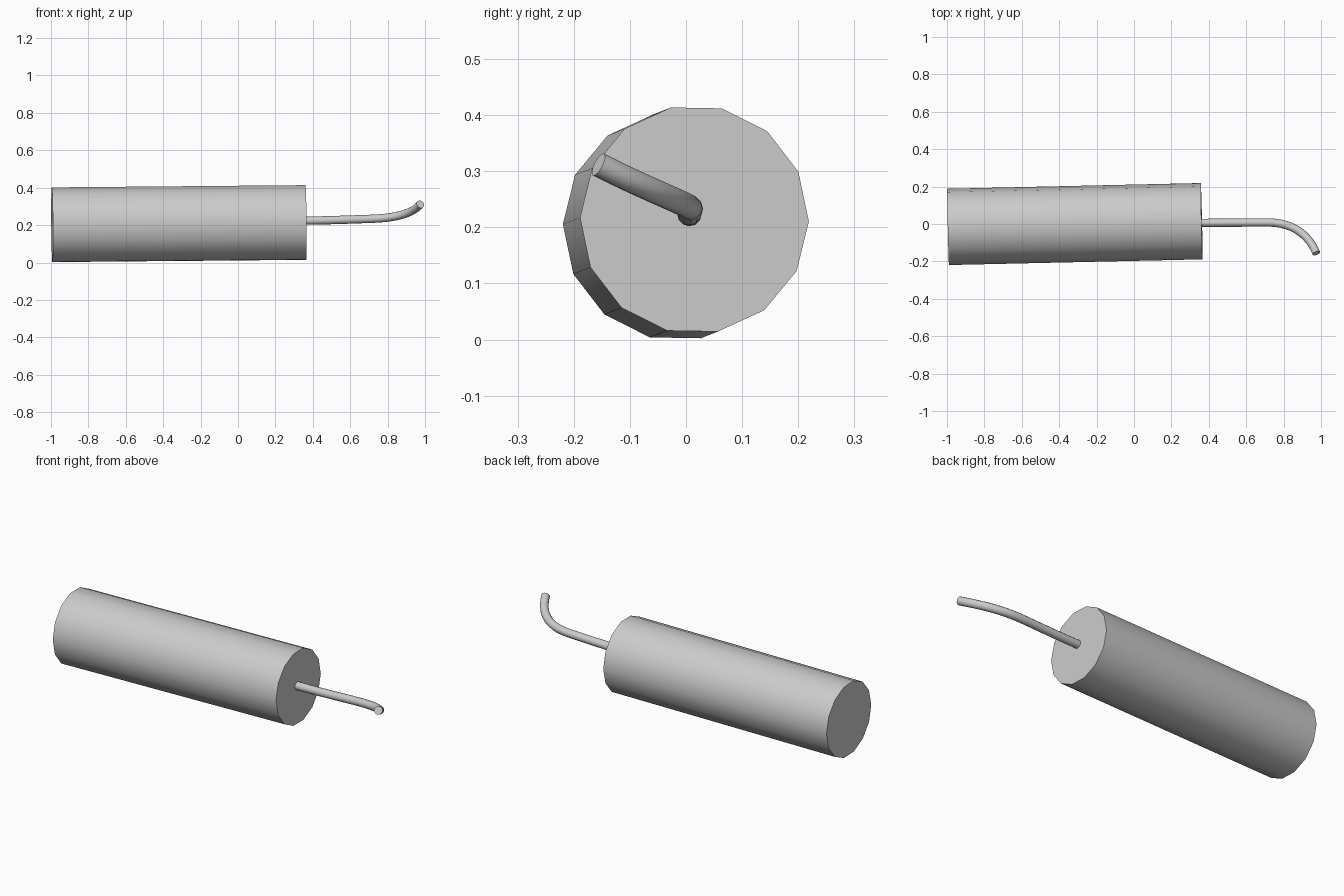
import bpy, math
from mathutils import Vector

if "Cube" in bpy.data.objects:
    bpy.data.objects.remove(bpy.data.objects["Cube"])

# Charge body: 14-sided tube, slightly tilted off the x axis
back, front = Vector((-0.994, -0.0155, 0.202)), Vector((0.362, 0.015, 0.214))
axis = front - back
bpy.ops.mesh.primitive_cylinder_add(vertices=14, radius=0.204, depth=axis.length,
                                    location=(back + front) / 2)
body = bpy.context.object
body.name = "tube_body"
body.rotation_mode = 'QUATERNION'
tilt = Vector((1, 0, 0)).rotation_difference(axis)
lay = Vector((0, 0, 1)).rotation_difference(Vector((1, 0, 0)))
# roll so one corner points towards +y
spin = Vector((0, 1, 0)).rotation_difference(
    Vector((0, math.cos(math.radians(-1)), math.sin(math.radians(-1)))))
body.rotation_quaternion = tilt @ spin @ lay
bpy.ops.object.shade_smooth_by_angle(angle=math.radians(40))

# Fuse: round cord that runs straight, then curls to the front and up
cu = bpy.data.curves.new("fuse", 'CURVE')
cu.dimensions = '3D'
cu.bevel_depth = 0.022
cu.bevel_resolution = 4
cu.resolution_u = 12
cu.use_fill_caps = True
sp = cu.splines.new('BEZIER')
sp.bezier_points.add(2)
path = [  # left handle, point, right handle
    ((0.25, 0.006, 0.223), (0.355, 0.006, 0.224), (0.48, 0.006, 0.225)),
    ((0.60, 0.008, 0.230), (0.72, 0.008, 0.234), (0.86, 0.008, 0.239)),
    ((0.94, -0.07, 0.268), (0.975, -0.156, 0.312), (0.99, -0.20, 0.335)),
]
for p, (l, c, r) in zip(sp.bezier_points, path):
    p.handle_left_type = p.handle_right_type = 'FREE'
    p.handle_left, p.co, p.handle_right = l, c, r
fuse = bpy.data.objects.new("fuse", cu)
bpy.context.collection.objects.link(fuse)

# Turn the fuse into a mesh with smooth sides and flat ends
bpy.ops.object.select_all(action='DESELECT')
fuse.select_set(True)
bpy.context.view_layer.objects.active = fuse
bpy.ops.object.convert(target='MESH')
bpy.ops.object.shade_smooth_by_angle(angle=math.radians(40))
